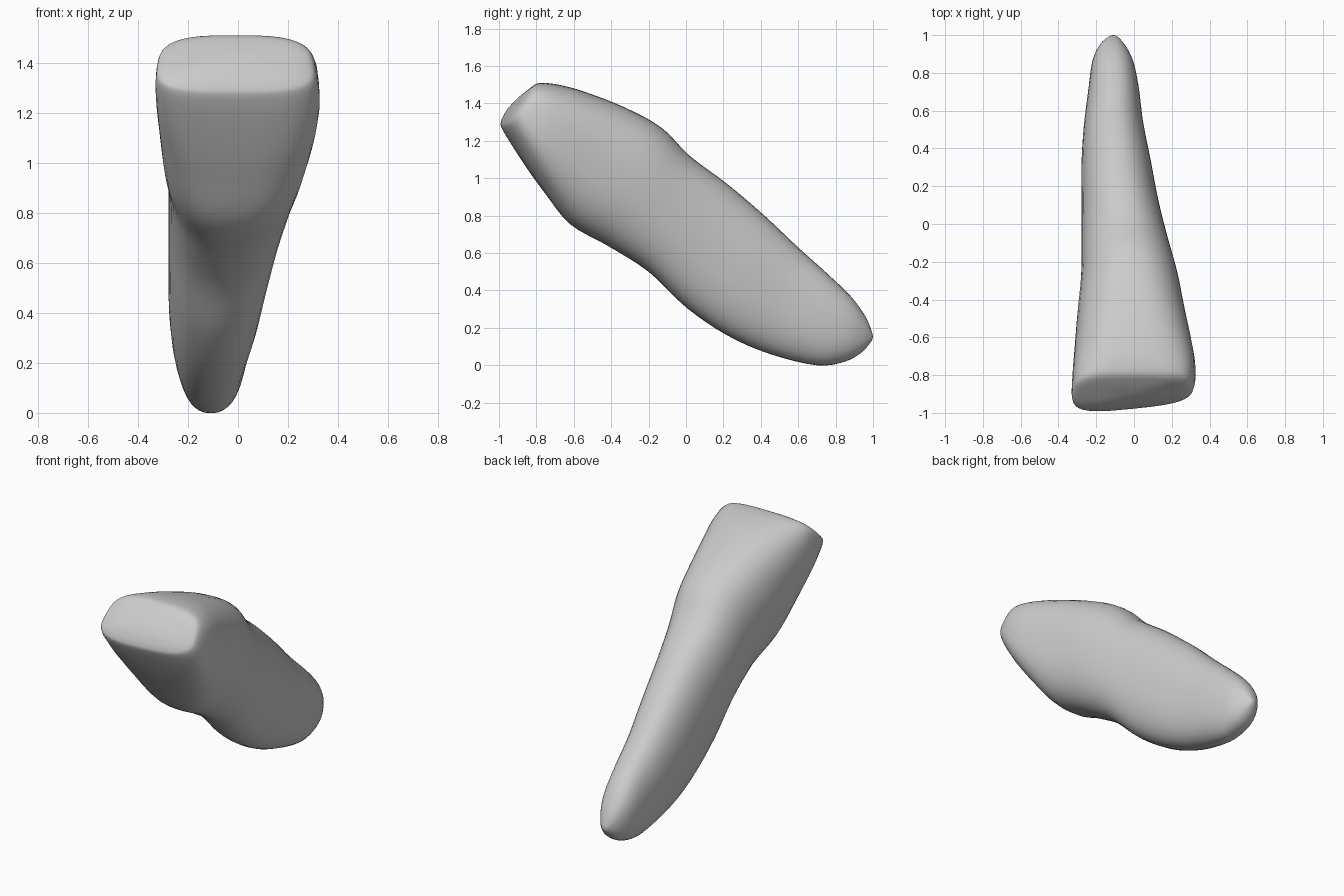
import bpy
import bmesh
from math import sin, cos, pi, copysign
from mathutils import Vector

cube = bpy.data.objects.get("Cube")
if cube:
    bpy.data.objects.remove(cube)

SIDES = 40   # points around each section
STEPS = 4    # interpolated sections per span

# Sections from root tip to biting edge:
# upper point (y, z), lower point (y, z), right x, left x
SECTIONS = [
    (.997, .17, .993, .13, -.13, -.09),
    (.96, .26, .94, .07, -.18, -.05),
    (.88, .37, .85, .02, -.22, -.005),
    (.75, .495, .7, 0, -.24, .025),
    (.6, .63, .45, .06, -.265, .05),
    (.42, .8, .22, .16, -.278, .09),
    (.22, .97, 0, .31, -.278, .13),
    (.02, 1.12, -.2, .5, -.278, .18),
    (-.13, 1.27, -.42, .64, -.28, .23),
    (-.33, 1.38, -.62, .755, -.3, .27),
    (-.55, 1.465, -.76, .93, -.315, .31),
    (-.68, 1.5, -.87, 1.09, -.325, .325),
    (-.76, 1.51, -.965, 1.25, -.325, .31),
    (-.8, 1.505, -.975, 1.3, -.3, .27),
    (-.83, 1.485, -.95, 1.36, -.2, .18),
]


def catmull(p0, p1, p2, p3, t):
    """Smooth blend between p1 and p2."""
    return [b + .5 * t * (c - a + t * (2 * a - 5 * b + 4 * c - d
                                       + t * (3 * (b - c) + d - a)))
            for a, b, c, d in zip(p0, p1, p2, p3)]


def power(value, exponent):
    return copysign(abs(value) ** exponent, value)


def ring_points(section, place):
    """Rounded-box section; the crown is boxier, tapered and slightly skewed."""
    ty, tz, by, bz, right, left = section
    top, bottom = Vector((0, ty, tz)), Vector((0, by, bz))
    middle, half = (top + bottom) / 2, (top - bottom) / 2
    crown = min(max((place - 8) / 4, 0), 1)
    exponent = 2 / (2.3 + .9 * crown)
    points = []
    for i in range(SIDES):
        a = 2 * pi * i / SIDES
        u, v = power(cos(a), exponent), power(sin(a), exponent)
        x = (left + right) / 2 + (left - right) / 2 * u * (1 - .06 * crown * v)
        point = middle + half * v
        point.x = x
        point.y += .1 * crown * x * (1 - v) / 2
        points.append(point)
    return points


# Tooth: loft through the sections
bm = bmesh.new()
rings = []
last = len(SECTIONS) - 1
for i in range(last):
    around = [SECTIONS[min(max(i + k, 0), last)] for k in (-1, 0, 1, 2)]
    for s in range(STEPS):
        section = catmull(*around, s / STEPS)
        rings.append([bm.verts.new(p) for p in ring_points(section, i + s / STEPS)])
rings.append([bm.verts.new(p) for p in ring_points(SECTIONS[last], last)])

for lower, upper in zip(rings, rings[1:]):
    for j in range(SIDES):
        k = (j + 1) % SIDES
        bm.faces.new((lower[j], lower[k], upper[k], upper[j]))

# Close the root tip and the biting edge
for ring, centre in ((rings[0], (-.11, 1, .15)), (rings[-1], (-.01, -.9, 1.43))):
    pole = bm.verts.new(centre)
    for j in range(SIDES):
        bm.faces.new((ring[j], ring[(j + 1) % SIDES], pole))
bmesh.ops.recalc_face_normals(bm, faces=bm.faces)

mesh = bpy.data.meshes.new("tooth")
bm.to_mesh(mesh)
bm.free()
mesh.shade_smooth()
tooth = bpy.data.objects.new("tooth", mesh)
bpy.context.collection.objects.link(tooth)

# Plain light grey
grey = bpy.data.materials.new("light_grey")
grey.use_nodes = True
colour = (.6, .6, .6, 1)
grey.diffuse_color = colour
grey.node_tree.nodes["Principled BSDF"].inputs["Base Color"].default_value = colour
mesh.materials.append(grey)
